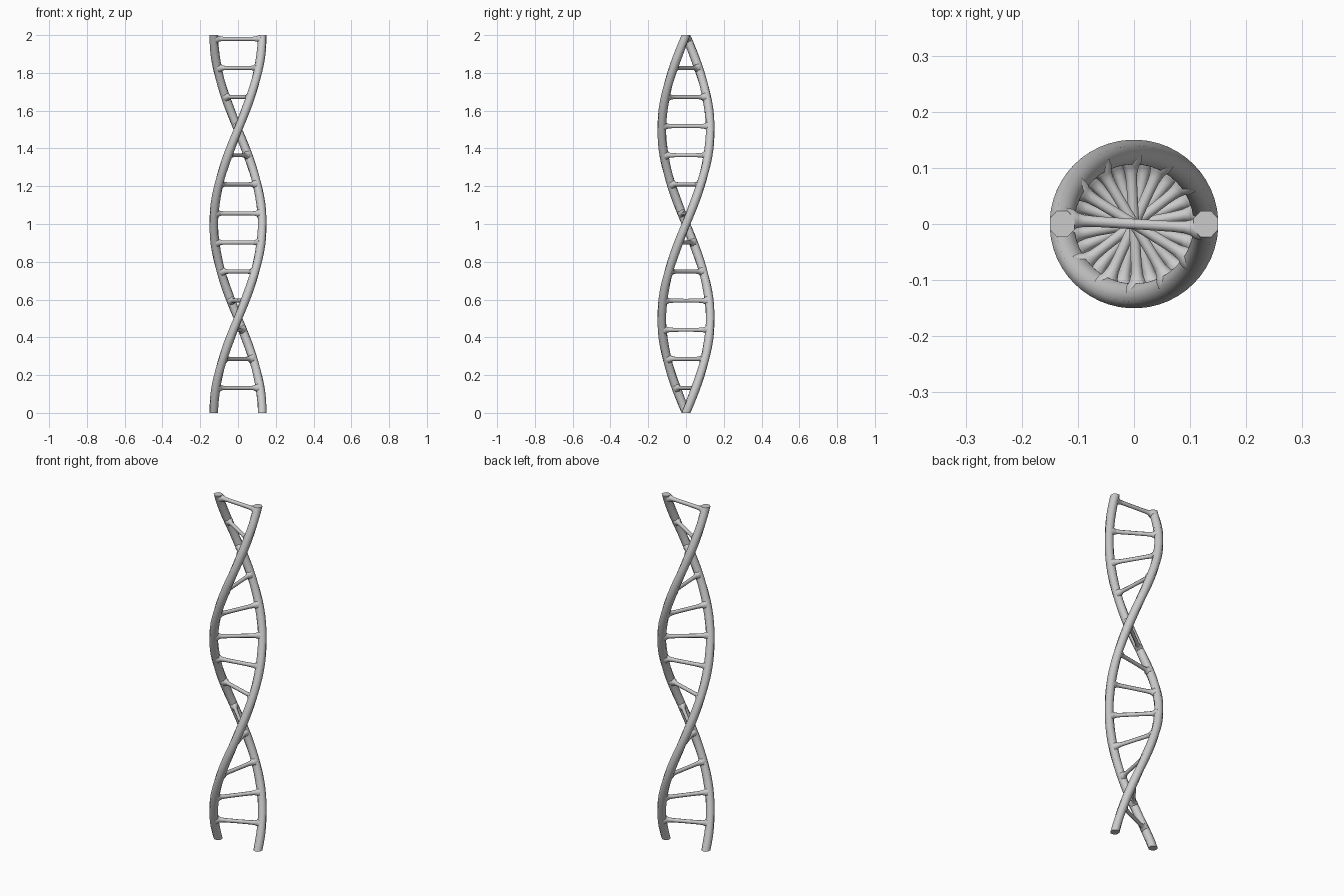
import bpy, bmesh
from math import pi, cos, sin, radians
from mathutils import Vector

if "Cube" in bpy.data.objects:
    bpy.data.objects.remove(bpy.data.objects["Cube"])

HEIGHT = 2.0
RADIUS = 0.128          # helix radius to the strand centre
SIDES = 8
STEPS = 52              # rings along one full turn


def loft(name, rings):
    """Skin a list of equal-length closed rings and cap both ends."""
    bm = bmesh.new()
    loops = [[bm.verts.new(p) for p in ring] for ring in rings]
    for a, b in zip(loops, loops[1:]):
        for i in range(len(a)):
            j = (i + 1) % len(a)
            bm.faces.new((a[i], a[j], b[j], b[i]))
    bm.faces.new(loops[0])
    bm.faces.new(loops[-1])
    bmesh.ops.recalc_face_normals(bm, faces=bm.faces)
    mesh = bpy.data.meshes.new(name)
    bm.to_mesh(mesh)
    bm.free()
    obj = bpy.data.objects.new(name, mesh)
    bpy.context.collection.objects.link(obj)
    bpy.ops.object.select_all(action='DESELECT')
    obj.select_set(True)
    bpy.context.view_layer.objects.active = obj
    bpy.ops.object.shade_smooth_by_angle(angle=radians(50))
    return obj


def axes(z, phase=0.0):
    """Radial and tangential directions of the helix at height z."""
    a = 2 * pi * z / HEIGHT + phase
    return Vector((cos(a), sin(a), 0)), Vector((-sin(a), cos(a), 0))


def circle_points():
    return [(cos(2 * pi * (k + 0.5) / SIDES), sin(2 * pi * (k + 0.5) / SIDES))
            for k in range(SIDES)]


# Two opposite helical strands, level at both ends
for name, phase in (("strand_a", 0.0), ("strand_b", pi)):
    rings = []
    for s in range(STEPS + 1):
        z = HEIGHT * s / STEPS
        out, tan = axes(z, phase)
        rings.append([out * (RADIUS + 0.0238 * c) + tan * (0.0255 * d)
                      + Vector((0, 0, z)) for c, d in circle_points()])
    loft(name, rings)

# Rungs: thin bars that flare where they meet the strands
half = [(0.122, 0.026), (0.109, 0.023), (0.102, 0.017), (0.09, 0.013), (0.07, 0.0115)]
profile = [(-d, r) for d, r in half] + [(0, 0.011)] + half[::-1]
for n in range(13):
    z = 0.132 + n * 0.154
    out, tan = axes(z)
    rings = [[out * d + tan * (r * c * 0.9) + Vector((0, 0, min(z + r * s, HEIGHT)))
              for c, s in circle_points()] for d, r in profile]
    loft(f"rung_{n + 1}", rings)
